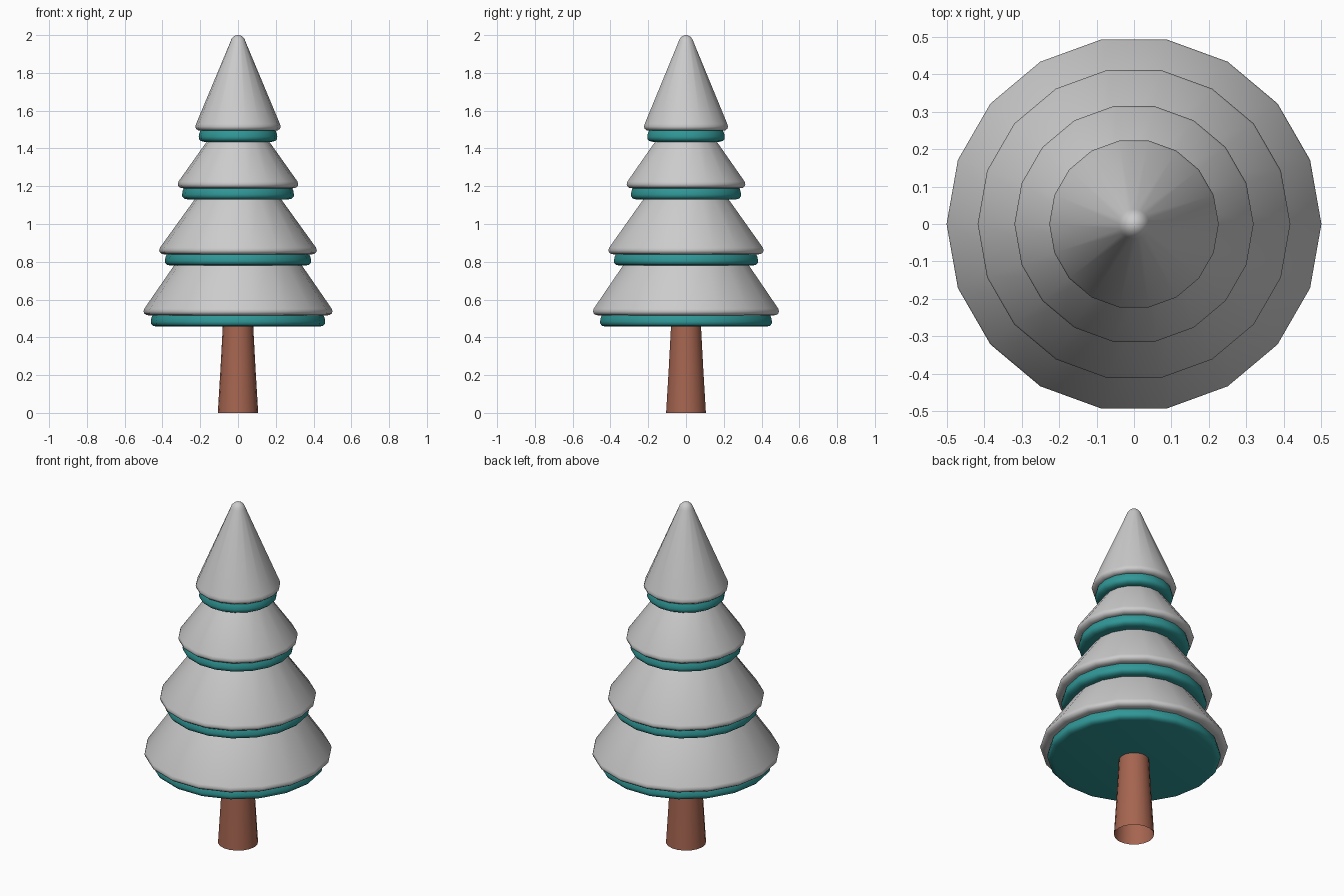
import bpy, math

if "Cube" in bpy.data.objects:
    bpy.data.objects.remove(bpy.data.objects["Cube"])

SIDES = 18


def material(name, rgb):
    m = bpy.data.materials.new(name)
    m.diffuse_color = (*rgb, 1)
    m.use_nodes = True
    m.node_tree.nodes["Principled BSDF"].inputs["Base Color"].default_value = m.diffuse_color
    return m


def lathe(name, profile, mat=None):
    """Revolve (radius, z) points, listed bottom to top, around z."""
    verts, rings, faces = [], [], []
    for r, z in profile:
        n = 1 if r == 0 else SIDES
        start = len(verts)
        for k in range(n):
            a = 2 * math.pi * k / SIDES
            verts.append((r * math.cos(a), r * math.sin(a), z))
        rings.append([start + (k % n) for k in range(SIDES)])
    for lo, hi in zip(rings, rings[1:]):
        for k in range(SIDES):
            j = (k + 1) % SIDES
            faces.append(list(dict.fromkeys((lo[k], lo[j], hi[j], hi[k]))))
    mesh = bpy.data.meshes.new(name)
    mesh.from_pydata(verts, [], faces)
    ob = bpy.data.objects.new(name, mesh)
    bpy.context.collection.objects.link(ob)
    if mat:
        mesh.materials.append(mat)
    bpy.ops.object.select_all(action='DESELECT')
    ob.select_set(True)
    bpy.context.view_layer.objects.active = ob
    bpy.ops.object.shade_smooth_by_angle(angle=math.radians(50))
    return ob


teal = material("teal", (0.03, 0.31, 0.31))
brown = material("bark", (0.38, 0.13, 0.08))

# Trunk, an open tapered tube
lathe("trunk", [(0.107, 0), (0.093, 0.23), (0.08, 0.47)], brown)

# Tiers: band bottom z, band radius, snow rim radius, top radius, top z
tiers = [
    (0.457, 0.462, 0.500, 0.325, 0.80),
    (0.780, 0.387, 0.417, 0.215, 1.15),
    (1.130, 0.296, 0.319, 0.152, 1.455),
    (1.435, 0.208, 0.226, 0.040, 1.965),
]
for i, (z, rb, rs, rt, zt) in enumerate(tiers, 1):
    # Teal foliage band with a rounded edge and flat underside
    lathe(f"foliage_band_{i}", [
        (0, z), (rb - 0.03, z), (rb - 0.012, z + 0.004), (rb - 0.001, z + 0.015),
        (rb, z + 0.027), (rb - 0.003, z + 0.045), (rb - 0.012, z + 0.065)], teal)
    # Snow layer with a rolled rim
    s = z + 0.059
    snow = [(0, s), (rs - 0.03, s), (rs - 0.015, s + 0.002), (rs - 0.003, s + 0.011),
            (rs, s + 0.022), (rs - 0.004, s + 0.036)]
    snow.append((rt, zt))
    if i == 4:
        # Rounded tip
        snow += [(0.034, 1.98), (0.022, 1.993), (0.010, 1.999), (0, 2.0)]
    lathe(f"snow_layer_{i}", snow)
